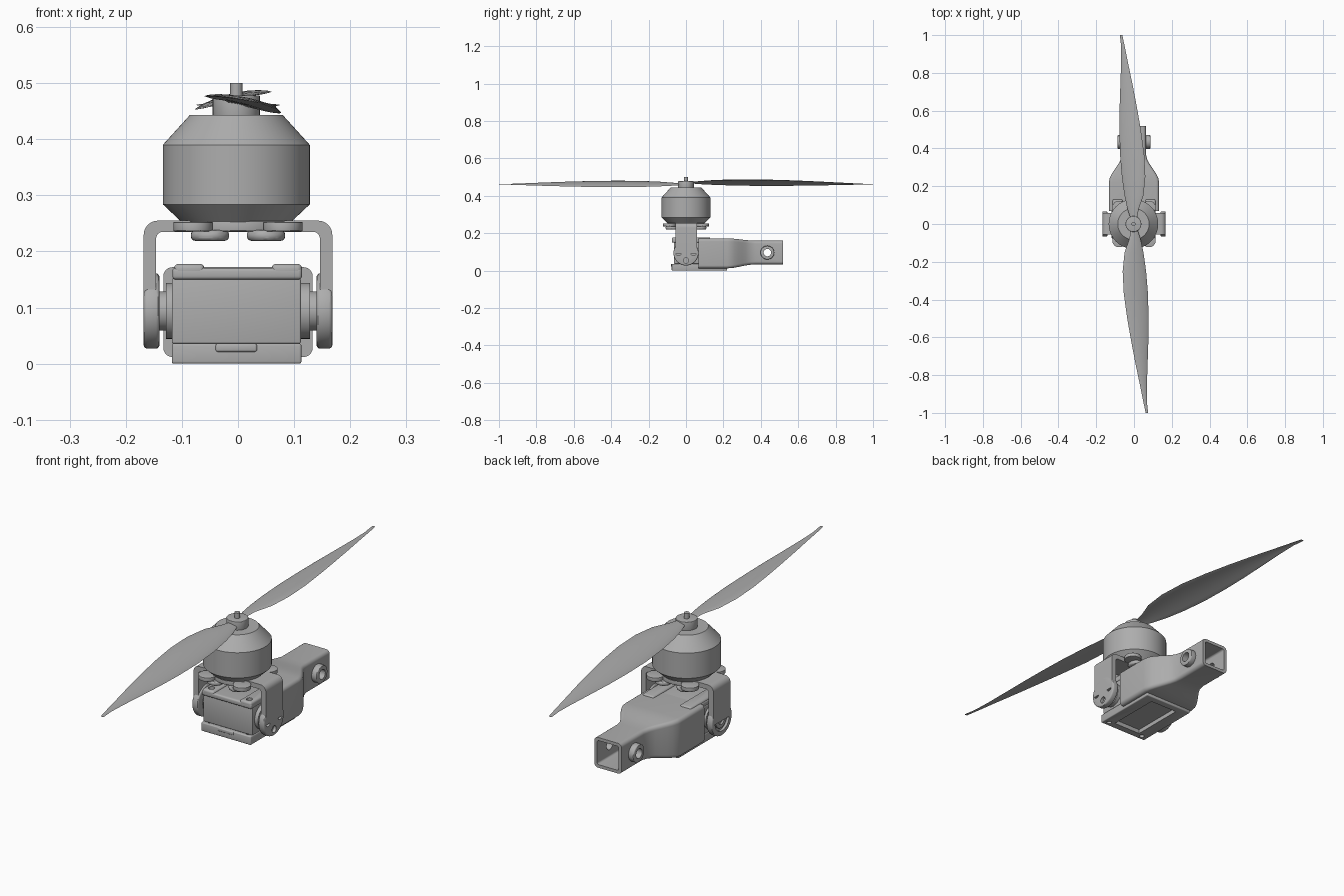
import bpy, bmesh, math
from mathutils import Vector, Matrix

cube = bpy.data.objects.get("Cube")
if cube:
    bpy.data.objects.remove(cube, do_unlink=True)

grey = bpy.data.materials.new("plain grey")
grey.use_nodes = True
shade = (0.42, 0.42, 0.42, 1)
grey.diffuse_color = shade
for node in grey.node_tree.nodes:
    if node.type == 'BSDF_PRINCIPLED':
        node.inputs["Base Color"].default_value = shade


def finish(name, bm, bevel=0, angle=30):
    bmesh.ops.recalc_face_normals(bm, faces=bm.faces)
    mesh = bpy.data.meshes.new(name)
    bm.to_mesh(mesh)
    bm.free()
    obj = bpy.data.objects.new(name, mesh)
    bpy.context.collection.objects.link(obj)
    mesh.materials.append(grey)
    if bevel:
        mod = obj.modifiers.new("edge", 'BEVEL')
        mod.width, mod.segments = bevel, 3
        mod.limit_method, mod.angle_limit = 'ANGLE', math.radians(40)
        apply_all(obj)
    smooth(obj, angle)
    return obj


def activate(obj):
    bpy.ops.object.select_all(action='DESELECT')
    obj.select_set(True)
    bpy.context.view_layer.objects.active = obj


def apply_all(obj):
    activate(obj)
    for mod in list(obj.modifiers):
        bpy.ops.object.modifier_apply(modifier=mod.name)


def smooth(obj, angle=30):
    activate(obj)
    bpy.ops.object.shade_smooth_by_angle(angle=math.radians(angle))


def cut(obj, *cutters):
    for cutter in cutters:
        mod = obj.modifiers.new("cut", 'BOOLEAN')
        mod.operation, mod.solver, mod.object = 'DIFFERENCE', 'EXACT', cutter
    apply_all(obj)
    for cutter in cutters:
        bpy.data.objects.remove(cutter, do_unlink=True)
    smooth(obj)


def box(name, x, y, z, bevel=0):
    bm = bmesh.new()
    bmesh.ops.create_cube(bm, size=1)
    for v in bm.verts:
        v.co = [lo + (c + 0.5) * (hi - lo) for c, (lo, hi) in zip(v.co, (x, y, z))]
    return finish(name, bm, bevel)


def rod(name, axis, centre, r, lo, hi, bevel=0, sides=32):
    # Centre gives the two coordinates across the axis
    bm = bmesh.new()
    bmesh.ops.create_cone(bm, cap_ends=True, segments=sides, radius1=r, radius2=r, depth=hi - lo)
    if axis == 'x':
        bmesh.ops.rotate(bm, verts=bm.verts, matrix=Matrix.Rotation(math.pi / 2, 3, 'Y'))
        offset = ((lo + hi) / 2, *centre)
    else:
        offset = (*centre, (lo + hi) / 2)
    bmesh.ops.translate(bm, verts=bm.verts, vec=offset)
    return finish(name, bm, bevel)


def lathe(name, profile, x=0, sides=64):
    bm = bmesh.new()
    rings = [[bm.verts.new((x + r * math.cos(a), r * math.sin(a), z))
              for a in (math.tau * i / sides for i in range(sides))] for r, z in profile]
    return skin(name, bm, rings)


def skin(name, bm, rings):
    n = len(rings[0])
    for a, b in zip(rings, rings[1:]):
        for i in range(n):
            bm.faces.new((a[i], a[(i + 1) % n], b[(i + 1) % n], b[i]))
    bm.faces.new(rings[0])
    bm.faces.new(rings[-1])
    return finish(name, bm)


def arc(cx, cz, r, start, end, n=6):
    return [(cx + r * math.cos(math.radians(start + (end - start) * i / n)),
             cz + r * math.sin(math.radians(start + (end - start) * i / n))) for i in range(n + 1)]


def rounded(w, z0, z1, r):
    return (arc(w - r, z1 - r, r, 0, 90) + arc(r - w, z1 - r, r, 90, 180)
            + arc(r - w, z0 + r, r, 180, 270) + arc(w - r, z0 + r, r, 270, 360))


def body_ring(bm, y, inset=0):
    # Wide housing easing into the narrow square arm
    t = min(max((y - 0.22) / 0.15, 0), 1)
    t = t * t * (3 - 2 * t)
    section = rounded(0.133 - 0.07 * t - inset, 0.012 + 0.021 * t + inset,
                      0.172 - 0.012 * t - inset, 0.016 - inset * 0.6)
    return [bm.verts.new((x, y, z)) for x, z in section]


# Motor, shaft and propeller hub
lathe("motor", [(0.098, 0.253), (0.131, 0.284), (0.131, 0.39), (0.083, 0.443)], -0.003)
rod("propeller_hub", 'z', (-0.003, 0), 0.042, 0.44, 0.478, 0.002)
rod("motor_shaft", 'z', (-0.003, 0), 0.011, 0.47, 0.5)

# Propeller blades: distance out, high edge, low edge
stations = [(0.02, -0.015, 0.015), (0.08, -0.025, 0.035), (0.15, -0.05, 0.05),
            (0.25, -0.06, 0.064), (0.37, -0.054, 0.074), (0.5, -0.036, 0.077),
            (0.62, -0.015, 0.076), (0.74, 0.008, 0.072), (0.86, 0.033, 0.068),
            (0.94, 0.049, 0.068), (1.0, 0.062, 0.075)]
for side, label in ((1, "front"), (-1, "back")):
    bm = bmesh.new()
    rings = []
    for out, high, low in stations:
        chord = low - high
        swell = math.sin(math.pi * min(1, out ** 0.7))
        lift = 0.008 * (1 - out) if side < 0 else -0.002 * swell
        ring = []
        for k in range(16):
            t = (1 - math.cos(math.tau * k / 16)) / 2
            thick = 0.035 * chord * math.sin(math.tau * k / 16)
            z = (0.461 + lift + swell * (0.019 - 0.032 * t)
                 + 0.26 * chord * t * (1 - t) + thick)
            ring.append(bm.verts.new((side * (high + chord * t), -side * out, z)))
        rings.append(ring)
    skin(label + "_blade", bm, rings)

# Tilting U bracket
half = [(0.146, 0.09), (0.168, 0.09)]
outer = [(0.168, 0.09)] + arc(0.143, 0.23, 0.025, 0, 90)
inner = arc(0.134, 0.223, 0.012, 90, 0) + [(0.146, 0.09)]
outline = (outer + [(-x, z) for x, z in reversed(outer)]
           + [(-x, z) for x, z in reversed(inner)] + inner)
bm = bmesh.new()
face = bm.faces.new([bm.verts.new((x, -0.055, z)) for x, z in outline])
new = bmesh.ops.extrude_face_region(bm, geom=[face])["geom"]
bmesh.ops.translate(bm, vec=(0, 0.113, 0), verts=[v for v in new if isinstance(v, bmesh.types.BMVert)])
finish("tilt_bracket", bm)

# Motor mount plate with lobes and screw heads
rod("mount_plate", 'z', (0, 0), 0.1, 0.236, 0.254, 0.002, 48)
for sx in (-1, 1):
    for sy in (-1, 1):
        rod("mount_lobe", 'z', (sx * 0.08, sy * 0.088), 0.035, 0.236, 0.253, 0.002)
        rod("mount_screw", 'z', (sx * 0.05, sy * 0.075), 0.034, 0.219, 0.238, 0.008)

# Bracket end discs: screw holes on one side, bearing on the other
pivot = (0, 0.094)
left_disc = rod("left_pivot_disc", 'x', pivot, 0.067, 0.14, 0.168, 0.006, 48)
cut(left_disc, *[rod("hole", 'x', (dy, 0.094 + dz), 0.014, 0.155, 0.2)
                 for dy, dz in ((0.04, 0), (-0.04, 0), (0, 0.04), (0, -0.04))])
right_disc = rod("right_pivot_disc", 'x', pivot, 0.067, -0.168, -0.14, 0.006, 48)
cut(right_disc, rod("recess", 'x', pivot, 0.047, -0.2, -0.157))
bearing = rod("bearing", 'x', pivot, 0.036, -0.165, -0.15, 0.003)
cut(bearing, rod("bore", 'x', pivot, 0.02, -0.2, -0.155))

# Servo and its axles
box("servo", (-0.118, 0.112), (-0.064, 0.15), (0.036, 0.152), 0.003)
for s in (-1, 1):
    rod("servo_axle", 'x', pivot, 0.035, *sorted((s * 0.108, s * 0.145)))
    rod("servo_collar", 'x', pivot, 0.05, *sorted((s * 0.108, s * 0.128)))

# Holder above and below the servo
top_plate = box("top_plate", (-0.117, 0.114), (-0.076, 0.12), (0.15, 0.171), 0.006)
cut(top_plate, *[rod("hole", 'z', (s * 0.088, -0.05), 0.012, 0.155, 0.2) for s in (-1, 1)])
for s in (-1, 1):
    rail = box("top_rail", tuple(sorted((s * 0.06, s * 0.114))), (-0.076, 0.13), (0.155, 0.178), 0.008)
    cut(rail, rod("hole", 'z', (s * 0.088, -0.05), 0.012, 0.15, 0.2))
base = box("base_plate", (-0.118, 0.113), (-0.077, 0.22), (0, 0.036), 0.004)
cut(base, box("channel", (-0.065, 0.065), (-0.045, 0.19), (-0.1, 0.018)),
    *[rod("hole", 'z', (s * 0.088, -0.055), 0.01, -0.1, 0.1) for s in (-1, 1)])
box("front_tab", (-0.04, 0.034), (-0.08, -0.06), (0.021, 0.036), 0.004)

# Housing and hollow arm
bm = bmesh.new()
rings = [body_ring(bm, y) for y in (0.068, 0.22, 0.24, 0.26, 0.28, 0.3, 0.32, 0.34, 0.37, 0.518)]
rings += [body_ring(bm, 0.518, 0.013), body_ring(bm, 0.37, 0.013)]
body = skin("housing_arm", bm, rings)
cut(body, box("channel", (-0.065, 0.065), (-0.045, 0.19), (-0.1, 0.018)),
    rod("bore", 'x', (0.435, 0.096), 0.02, -0.2, 0.2))

# Side bosses on the arm with washers inside
for s in (-1, 1):
    boss = rod("arm_boss", 'x', (0.435, 0.096), 0.037, *sorted((s * 0.055, s * 0.087)), 0.005)
    cut(boss, rod("bore", 'x', (0.435, 0.096), 0.02, -0.2, 0.2))
